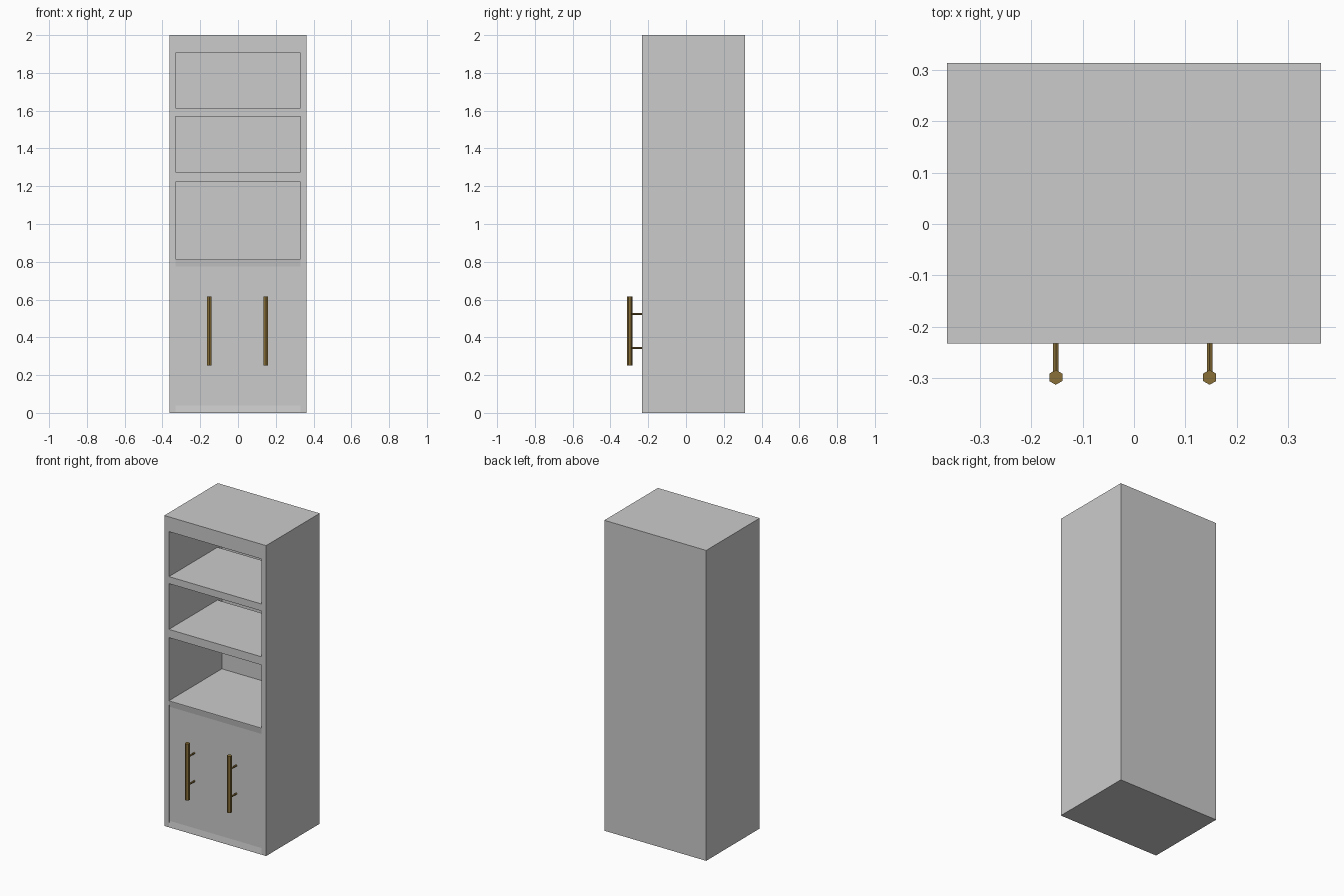
import bpy, math

if "Cube" in bpy.data.objects:
    bpy.data.objects.remove(bpy.data.objects["Cube"])

W, FRONT, BACK, H = 0.363, -0.232, 0.313, 2.0
INNER = 0.33


def prism(name, profile, half_width):
    """Extrude a (y, z) profile along x, centred on x = 0."""
    n = len(profile)
    verts = [(x, y, z) for x in (-half_width, half_width) for y, z in profile]
    faces = [tuple(range(n))[::-1], tuple(range(n, 2 * n))]
    faces += [(i, (i + 1) % n, (i + 1) % n + n, i + n) for i in range(n)]
    mesh = bpy.data.meshes.new(name)
    mesh.from_pydata(verts, [], faces)
    mesh.update()
    obj = bpy.data.objects.new(name, mesh)
    bpy.context.collection.objects.link(obj)
    # consistent outward normals
    bpy.context.view_layer.objects.active = obj
    bpy.ops.object.mode_set(mode='EDIT')
    bpy.ops.mesh.select_all(action='SELECT')
    bpy.ops.mesh.normals_make_consistent(inside=False)
    bpy.ops.object.mode_set(mode='OBJECT')
    return obj


def cut(target, cutter):
    bpy.context.view_layer.objects.active = target
    mod = target.modifiers.new("cut", 'BOOLEAN')
    mod.operation, mod.solver, mod.object = 'DIFFERENCE', 'EXACT', cutter
    bpy.ops.object.modifier_apply(modifier=mod.name)
    bpy.data.objects.remove(cutter)


# Cabinet carcass
body = prism("cabinet_body", [(FRONT, 0), (BACK, 0), (BACK, H), (FRONT, H)], W)

# Shelf compartments: comb-shaped hollow, shelves stop short of the back wall
out, shelf_back, wall = FRONT - 0.1, 0.263, 0.307
cut(body, prism("shelf_cutter", [
    (out, 0.815), (wall, 0.815), (wall, 1.905), (out, 1.905),
    (out, 1.615), (shelf_back, 1.615), (shelf_back, 1.57), (out, 1.57),
    (out, 1.275), (shelf_back, 1.275), (shelf_back, 1.222), (out, 1.222)], INNER))

# Shallow door recess with sloped top and bottom
deep = FRONT + 0.005
cut(body, prism("door_cutter", [
    (out, 0.81), (FRONT, 0.81), (deep, 0.775), (deep, 0.04),
    (FRONT, 0.004), (out, 0.004)], INNER))

# Brass bar handles
brass = bpy.data.materials.new("brass")
brass.diffuse_color = (0.25, 0.16, 0.04, 1)
brass.use_nodes = True
brass.node_tree.nodes["Principled BSDF"].inputs["Base Color"].default_value = brass.diffuse_color


def rod(name, radius, length, loc, rot=(0, 0, 0)):
    bpy.ops.mesh.primitive_cylinder_add(vertices=6, radius=radius, depth=length,
                                        location=loc, rotation=rot)
    obj = bpy.context.object
    obj.name = name
    obj.data.materials.append(brass)


for side, x in (("left", -0.152), ("right", 0.147)):
    rod(f"{side}_handle_bar", 0.0145, 0.365, (x, -0.298, 0.4325))
    for level, z in (("lower", 0.343), ("upper", 0.524)):
        rod(f"{side}_handle_{level}_post", 0.006, 0.073, (x, -0.2605, z),
            (math.pi / 2, 0, 0))
